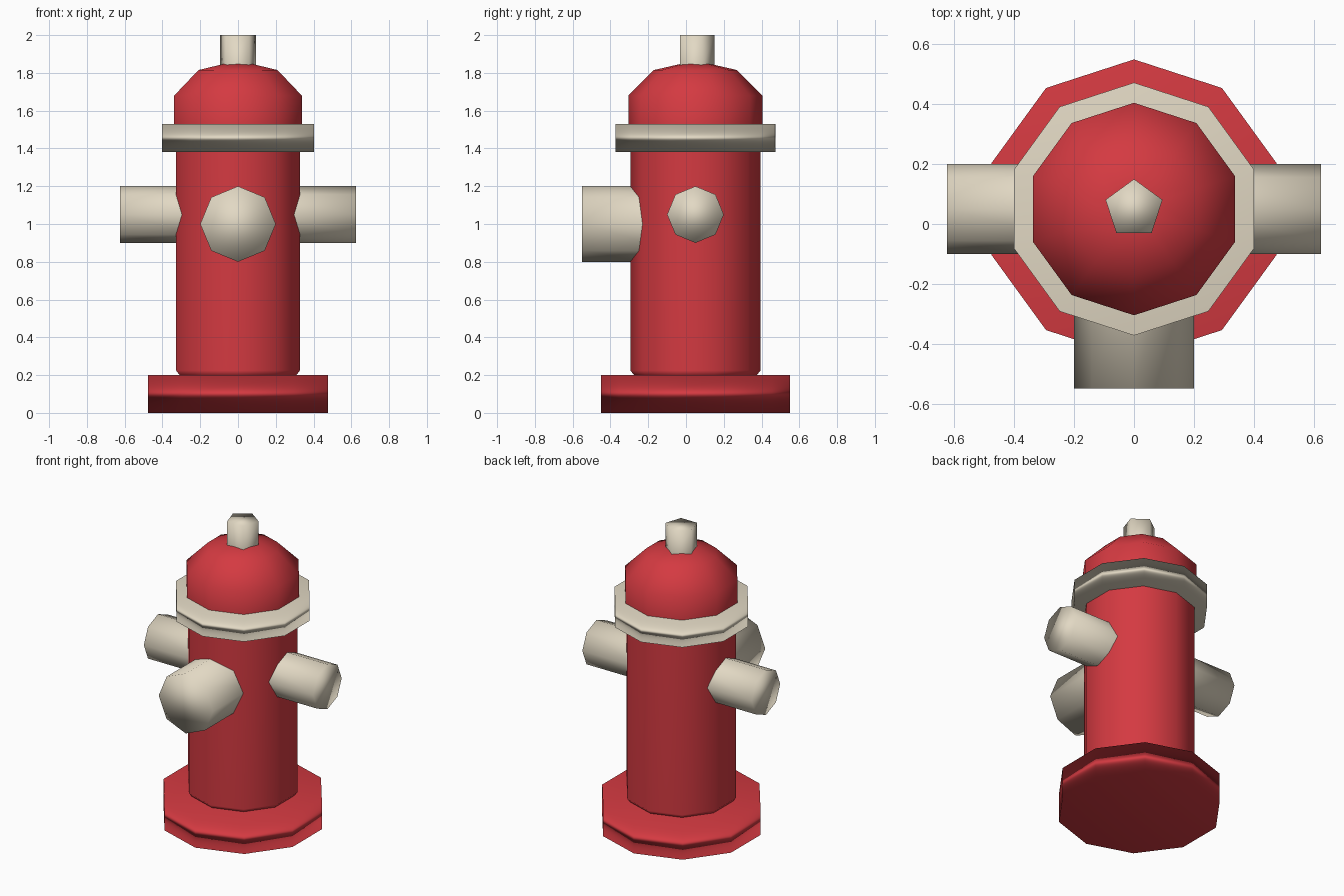
import bpy
import bmesh
import math
from mathutils import Vector

cube = bpy.data.objects.get("Cube")
if cube:
    bpy.data.objects.remove(cube, do_unlink=True)


def make_material(name, rgb):
    mat = bpy.data.materials.new(name)
    mat.use_nodes = True
    colour = (*rgb, 1.0)
    mat.diffuse_color = colour
    mat.node_tree.nodes["Principled BSDF"].inputs["Base Color"].default_value = colour
    return mat


red = make_material("hydrant red", (0.66, 0.042, 0.053))
beige = make_material("pale beige", (0.76, 0.69, 0.55))

AXIS_Y = 0.05  # the upright parts share this centre line


def lathe(name, mat, sides, profile, origin=(0, AXIS_Y, 0), direction=(0, 0, 1),
          cap_start=False, cap_end=False):
    """Sweep (radius, distance) points round a direction, with optional end caps."""
    turn = Vector((0, 0, 1)).rotation_difference(Vector(direction))
    bm = bmesh.new()
    rings = []
    for radius, dist in profile:
        ring = []
        for i in range(sides):
            a = math.pi / 2 + math.tau * i / sides
            point = Vector((radius * math.cos(a), radius * math.sin(a), dist))
            ring.append(bm.verts.new(turn @ point + Vector(origin)))
        rings.append(ring)
    for low, high in zip(rings, rings[1:]):
        for i in range(sides):
            j = (i + 1) % sides
            bm.faces.new((low[i], low[j], high[j], high[i]))
    if cap_start:
        bm.faces.new(rings[0][::-1])
    if cap_end:
        bm.faces.new(rings[-1])
    for face in bm.faces:
        face.smooth = True
    mesh = bpy.data.meshes.new(name)
    bm.to_mesh(mesh)
    bm.free()
    mesh.materials.append(mat)
    obj = bpy.data.objects.new(name, mesh)
    bpy.context.collection.objects.link(obj)
    # Soft shading led by the largest faces
    normals = obj.modifiers.new("soft normals", 'WEIGHTED_NORMAL')
    normals.mode = 'FACE_AREA'
    return obj


# Ten-sided upright parts
lathe("base_plate", red, 10, [(0.5, 0), (0.5, 0.2)], cap_start=True, cap_end=True)
lathe("barrel", red, 10, [(0.325, 0.2), (0.345, 0.225), (0.345, 1.4)])
lathe("collar", beige, 10, [(0.4225, 1.38), (0.4225, 1.53)], cap_start=True, cap_end=True)
lathe("dome", red, 10, [(0.355, 1.5), (0.355, 1.68), (0.22, 1.815), (0.08, 1.847)],
      cap_end=True)

# Five-sided nut on top
lathe("top_nut", beige, 5, [(0.1, 1.82), (0.1, 2.0)], cap_end=True)

# Eight-sided outlets, open where they enter the barrel
lathe("front_outlet", beige, 8, [(0.2, 0.1), (0.2, 0.6)], origin=(0, AXIS_Y, 1.0),
      direction=(0, -1, 0), cap_end=True)
for side, name in ((1, "left_outlet"), (-1, "right_outlet")):
    lathe(name, beige, 8, [(0.15, 0.2), (0.15, 0.625)], origin=(0, AXIS_Y, 1.05),
          direction=(side, 0, 0), cap_end=True)
